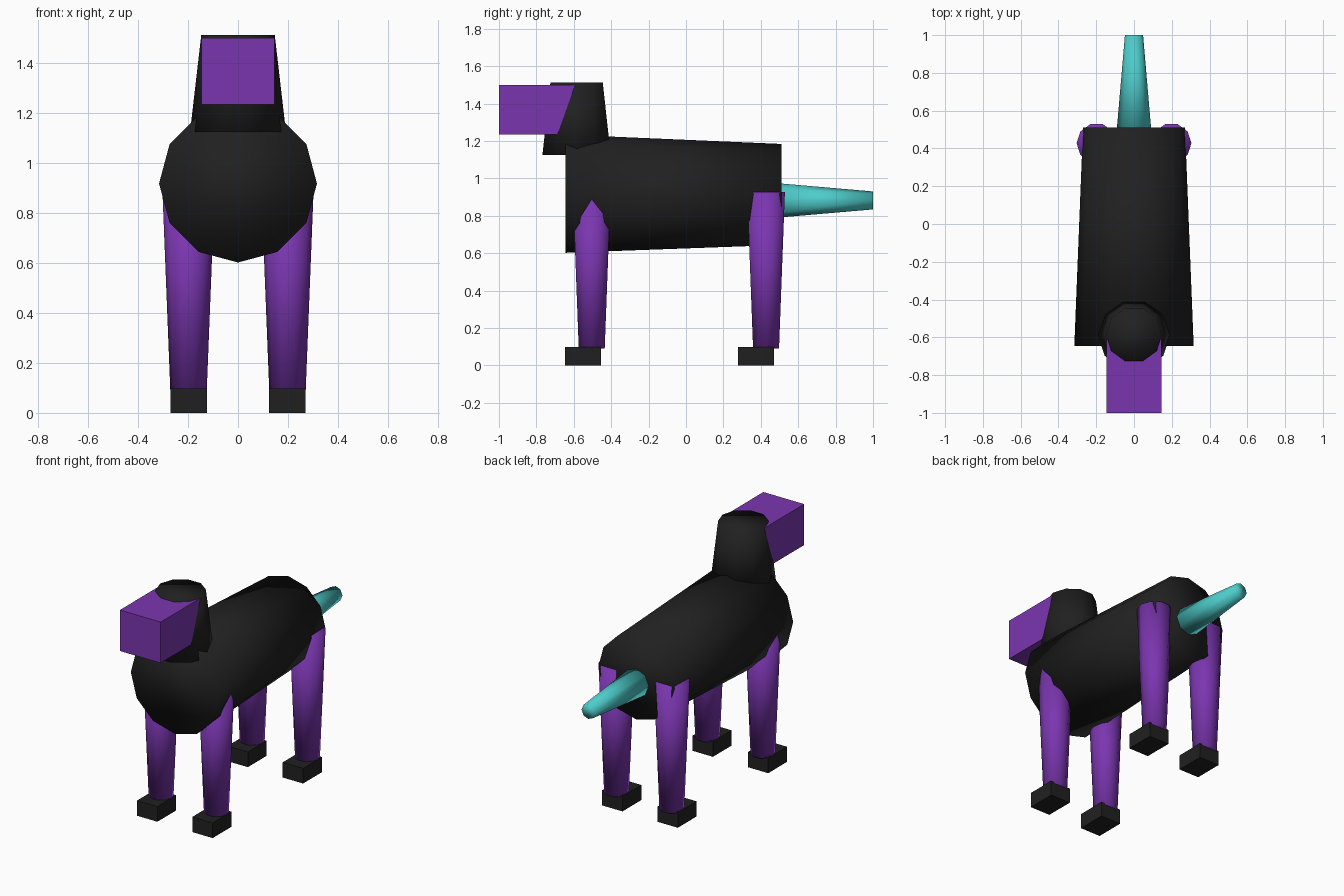
import bpy, bmesh, math
from mathutils import Vector

if "Cube" in bpy.data.objects:
    bpy.data.objects.remove(bpy.data.objects["Cube"])


def material(name, color):
    m = bpy.data.materials.new(name)
    m.diffuse_color = (*color, 1)
    m.use_nodes = True
    m.node_tree.nodes["Principled BSDF"].inputs["Base Color"].default_value = m.diffuse_color
    return m


black = material("charcoal", (0.0145, 0.0145, 0.0145))
purple = material("purple", (0.195, 0.036, 0.43))
teal = material("teal", (0.075, 0.60, 0.59))


def finish(bm, name, mat, smooth):
    bmesh.ops.recalc_face_normals(bm, faces=bm.faces)
    for f in bm.faces:
        f.smooth = smooth
    mesh = bpy.data.meshes.new(name)
    bm.to_mesh(mesh)
    bm.free()
    mesh.materials.append(mat)
    obj = bpy.data.objects.new(name, mesh)
    bpy.context.collection.objects.link(obj)
    return obj


def taper(name, mat, start, r1, end, r2, sides):
    """Capped, tapered tube from start to end, along y or z, first corner on +x."""
    along_y = abs(end[1] - start[1]) > abs(end[2] - start[2])
    bm = bmesh.new()
    rings = []
    for c, r in ((start, r1), (end, r2)):
        ring = []
        for i in range(sides):
            a = 2 * math.pi * i / sides
            u, v = r * math.cos(a), r * math.sin(a)
            ring.append(bm.verts.new(Vector(c) + Vector((u, 0, v) if along_y else (u, v, 0))))
        rings.append(ring)
        bm.faces.new(ring)
    for i in range(sides):
        j = (i + 1) % sides
        bm.faces.new((rings[0][i], rings[0][j], rings[1][j], rings[1][i]))
    return finish(bm, name, mat, True)


def box(name, mat, lo, hi):
    bm = bmesh.new()
    bmesh.ops.create_cube(bm, size=1)
    for v in bm.verts:
        v.co = [lo[k] + (v.co[k] + 0.5) * (hi[k] - lo[k]) for k in range(3)]
    return finish(bm, name, mat, False)


# Torso, neck, head and tail
taper("body", black, (0, -0.645, 0.918), 0.316, (0, 0.51, 0.914), 0.27, 12)
taper("neck", black, (0, -0.585, 1.125), 0.192, (0, -0.585, 1.513), 0.147, 10)
box("head", purple, (-0.146, -1.0, 1.235), (0.146, -0.585, 1.5))
taper("tail", teal, (0, 0.49, 0.882), 0.092, (0, 1.0, 0.882), 0.048, 8)

# Four legs with block feet
for side, sx in (("left", 1), ("right", -1)):
    for end, y, foot_y in (("front", -0.504, -0.55), ("back", 0.428, 0.375)):
        x = sx * 0.198
        taper(f"{end}_leg_{side}", purple, (x, y, 0.09), 0.073, (x, y, 0.926), 0.106, 10)
        box(f"{end}_foot_{side}", black, (x - 0.073, foot_y - 0.096, 0), (x + 0.073, foot_y + 0.096, 0.098))
